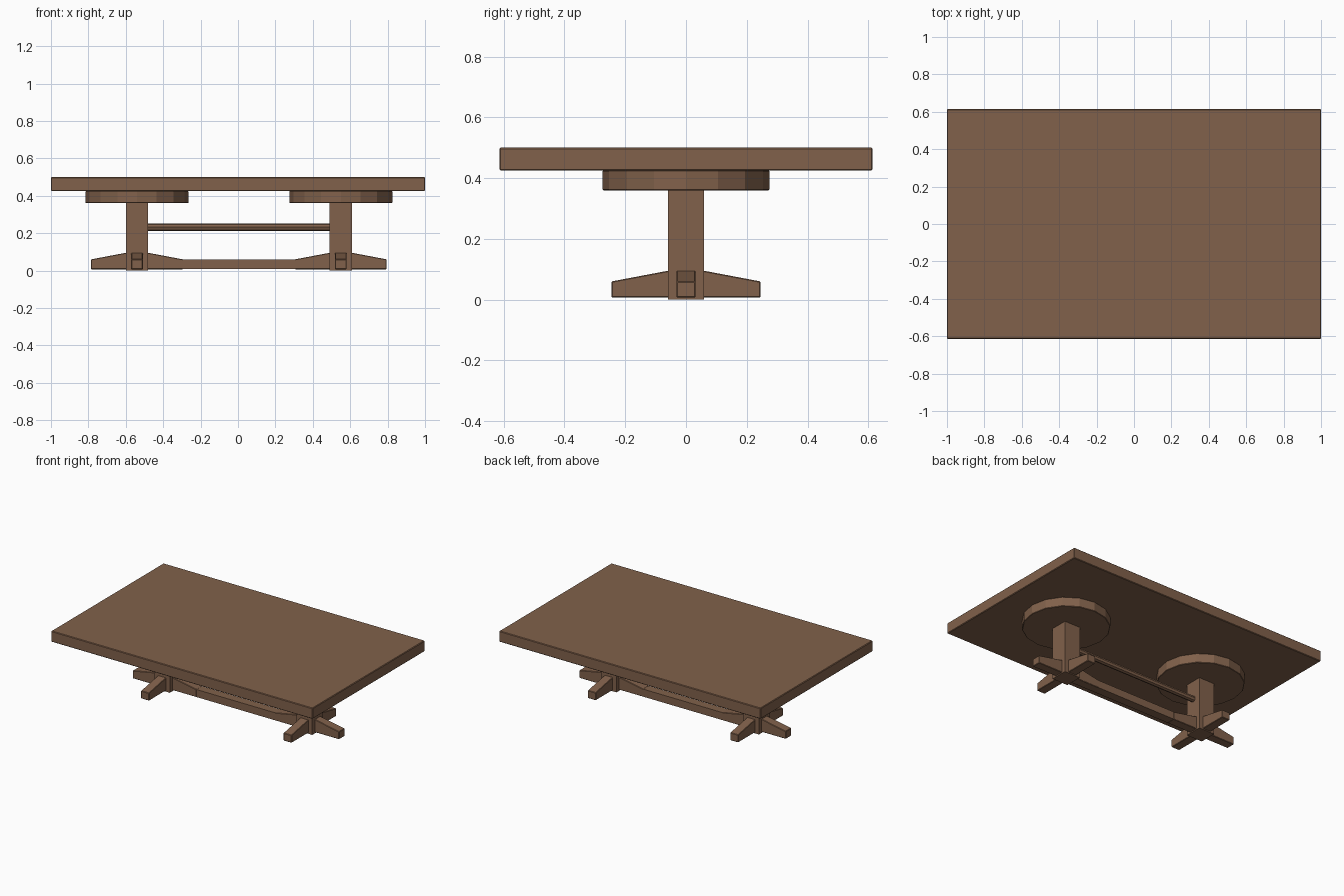
import bpy, bmesh, math
from mathutils import Vector

if "Cube" in bpy.data.objects:
    bpy.data.objects.remove(bpy.data.objects["Cube"])

wood = bpy.data.materials.new("brown wood")
wood.diffuse_color = (0.22, 0.12, 0.07, 1)
wood.use_nodes = True
wood.node_tree.nodes["Principled BSDF"].inputs["Base Color"].default_value = wood.diffuse_color


def finish(name, bm, bevel=0.0):
    bmesh.ops.recalc_face_normals(bm, faces=bm.faces)
    me = bpy.data.meshes.new(name)
    bm.to_mesh(me)
    bm.free()
    me.materials.append(wood)
    ob = bpy.data.objects.new(name, me)
    bpy.context.collection.objects.link(ob)
    if bevel:
        m = ob.modifiers.new("bevel", 'BEVEL')
        m.width = bevel
        m.segments = 1
    return ob


def box(name, lo, hi, bevel=0.0):
    lo, hi = Vector(lo), Vector(hi)
    bm = bmesh.new()
    bmesh.ops.create_cube(bm, size=1)
    bmesh.ops.scale(bm, vec=hi - lo, verts=bm.verts)
    bmesh.ops.translate(bm, vec=(lo + hi) / 2, verts=bm.verts)
    return finish(name, bm, bevel)


def cylinder(name, centre, radius, depth, sides, along_x=False, bevel=0.0):
    bm = bmesh.new()
    bmesh.ops.create_cone(bm, cap_ends=True, segments=sides,
                          radius1=radius, radius2=radius, depth=depth)
    ob = finish(name, bm, bevel)
    ob.location = centre
    if along_x:
        ob.rotation_euler = (0, math.pi / 2, 0)
    return ob


def foot(name, cx, turned):
    # Tapered bar: tall at the post, lower at both ends
    pts = [(-0.245, 0.007), (0.245, 0.007), (0.245, 0.06),
           (0.06, 0.095), (-0.06, 0.095), (-0.245, 0.06)]
    bm = bmesh.new()
    face = bm.faces.new([bm.verts.new((x, -0.031, z)) for x, z in pts])
    ext = bmesh.ops.extrude_face_region(bm, geom=[face])
    verts = [v for v in ext["geom"] if isinstance(v, bmesh.types.BMVert)]
    bmesh.ops.translate(bm, vec=(0, 0.062, 0), verts=verts)
    ob = finish(name, bm, 0.003)
    ob.location.x = cx
    if turned:
        ob.rotation_euler.z = math.pi / 2


# Table top
box("table_top", (-1, -0.614, 0.425), (1, 0.614, 0.5), 0.004)

# Two pedestals: round plate, square post, crossed feet
for side, cx in (("left", -0.54), ("right", 0.55)):
    cylinder(side + "_support_plate", (cx, 0, 0.393), 0.275, 0.066, 16, bevel=0.003)
    box(side + "_post", (cx - 0.06, -0.06, 0), (cx + 0.06, 0.06, 0.362))
    foot(side + "_long_foot", cx, False)
    foot(side + "_cross_foot", cx, True)

# Stretchers joining the pedestals
box("lower_stretcher", (-0.5, -0.03, 0.008), (0.5, 0.03, 0.06))
cylinder("upper_rod", (0.005, 0, 0.232), 0.02, 0.98, 8, along_x=True)
